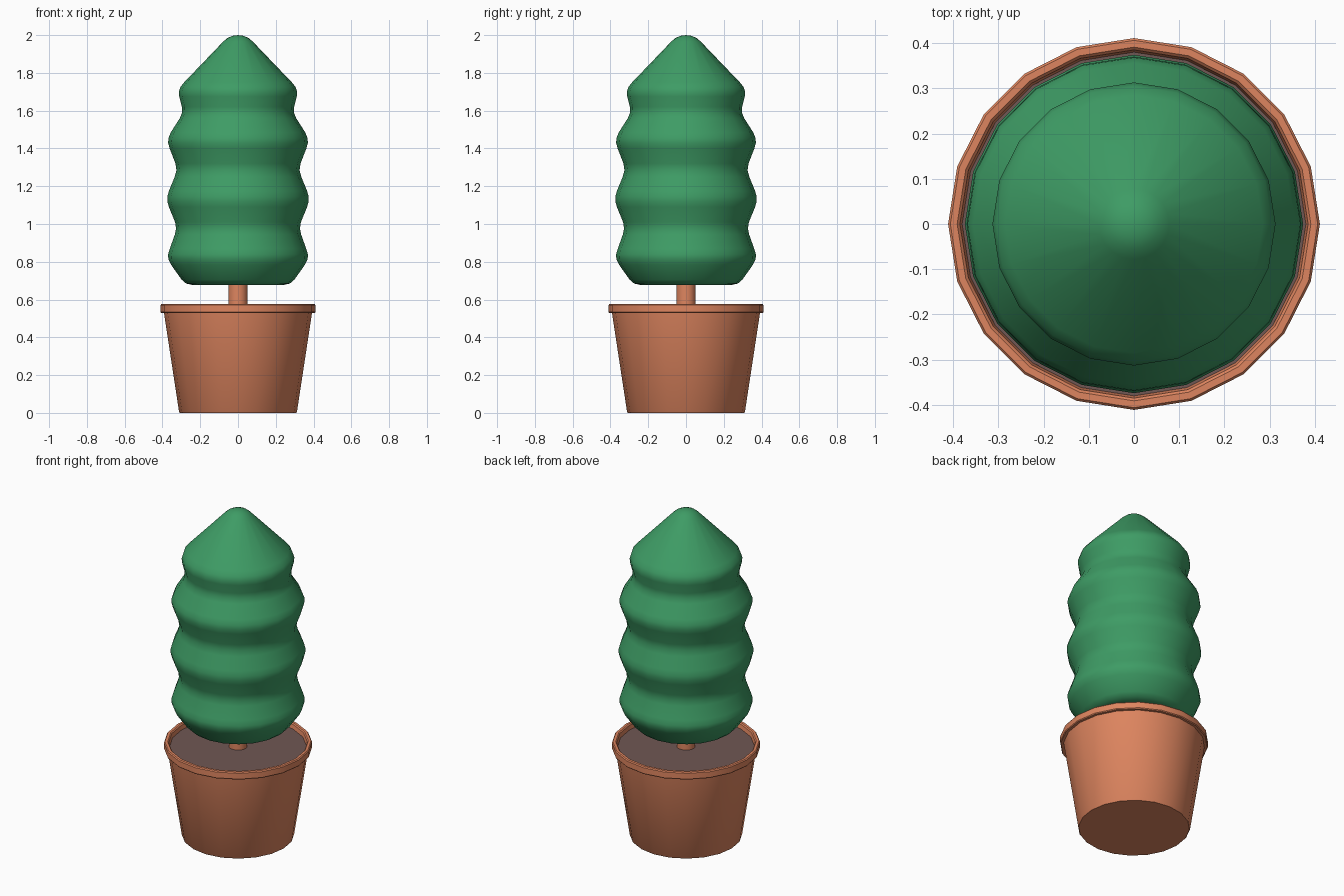
import bpy, bmesh, math

if "Cube" in bpy.data.objects:
    bpy.data.objects.remove(bpy.data.objects["Cube"])

SIDES = 20


def material(name, rgb):
    m = bpy.data.materials.new(name)
    m.diffuse_color = (*rgb, 1.0)
    m.use_nodes = True
    m.node_tree.nodes["Principled BSDF"].inputs["Base Color"].default_value = m.diffuse_color
    return m


def lathe(name, profile, mat, angle=30):
    """Revolve (radius, z) points about z; radius 0 makes a pole."""
    bm = bmesh.new()
    rings = []
    for r, z in profile:
        if r == 0:
            rings.append([bm.verts.new((0, 0, z))] * SIDES)
        else:
            rings.append([bm.verts.new((r * math.cos(2 * math.pi * i / SIDES),
                                        r * math.sin(2 * math.pi * i / SIDES), z))
                          for i in range(SIDES)])
    for a, b in zip(rings, rings[1:]):
        for i in range(SIDES):
            j = (i + 1) % SIDES
            bm.faces.new(list(dict.fromkeys((a[i], a[j], b[j], b[i]))))
    bmesh.ops.recalc_face_normals(bm, faces=bm.faces)
    me = bpy.data.meshes.new(name)
    bm.to_mesh(me)
    bm.free()
    me.materials.append(mat)
    ob = bpy.data.objects.new(name, me)
    bpy.context.collection.objects.link(ob)
    bpy.ops.object.select_all(action='DESELECT')
    ob.select_set(True)
    bpy.context.view_layer.objects.active = ob
    bpy.ops.object.shade_smooth_by_angle(angle=math.radians(angle))
    return ob


terracotta = material("terracotta", (0.73, 0.235, 0.115))
leaf = material("leaf green", (0.048, 0.332, 0.13))
earth = material("dark soil", (0.16, 0.095, 0.088))

# Tapered pot with a lip; the inside wall drops to below the soil
lathe("pot", [(0, 0), (0.308, 0), (0.312, 0.005), (0.392, 0.53), (0.407, 0.53),
              (0.411, 0.535), (0.411, 0.57), (0.406, 0.576), (0.391, 0.576),
              (0.385, 0.57), (0.378, 0.53), (0, 0.53)], terracotta)

# Soil disc
lathe("soil", [(0, 0.525), (0.38, 0.525), (0.38, 0.545), (0, 0.545)], earth)

# Trunk
lathe("trunk", [(0, 0.53), (0.051, 0.53), (0.051, 0.70), (0, 0.70)], terracotta)

# Clipped foliage: four rounded tiers under a pointed cap
foliage = [(0, 0.677), (0.24, 0.677), (0.275, 0.685), (0.298, 0.705),
           (0.355, 0.785), (0.369, 0.815), (0.37, 0.84), (0.361, 0.87),
           (0.334, 0.945), (0.328, 0.975), (0.333, 1.01),
           (0.366, 1.09), (0.374, 1.12), (0.374, 1.145), (0.366, 1.175),
           (0.335, 1.25), (0.326, 1.285), (0.331, 1.32),
           (0.362, 1.40), (0.37, 1.43), (0.368, 1.455), (0.356, 1.485),
           (0.308, 1.56), (0.296, 1.59), (0.297, 1.62),
           (0.311, 1.675), (0.313, 1.70), (0.305, 1.725), (0.285, 1.75),
           (0.078, 1.966), (0.055, 1.985), (0.03, 1.996), (0, 2.0)]
lathe("foliage", foliage, leaf, 60)
